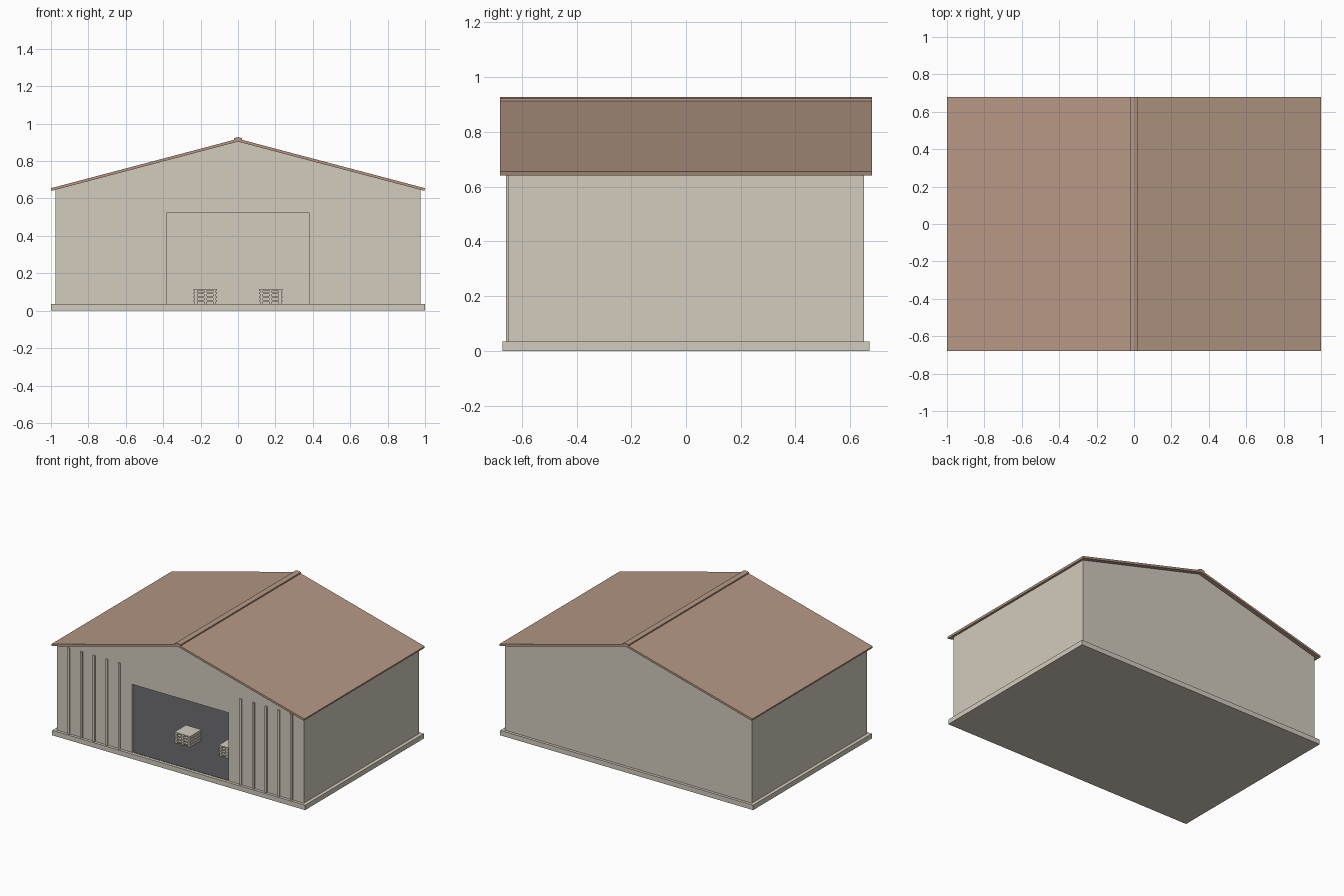
import bpy
import bmesh

cube = bpy.data.objects.get("Cube")
if cube:
    bpy.data.objects.remove(cube, do_unlink=True)


def material(name, rgb):
    mat = bpy.data.materials.new(name)
    mat.use_nodes = True
    mat.diffuse_color = (*rgb, 1)
    bsdf = next(n for n in mat.node_tree.nodes if n.type == 'BSDF_PRINCIPLED')
    bsdf.inputs["Base Color"].default_value = (*rgb, 1)
    return mat


beige = material("warm_beige", (0.65, 0.60, 0.51))
brown = material("roof_brown", (0.46, 0.31, 0.23))
dark = material("dark_floor_grey", (0.095, 0.092, 0.103))


def finish(name, bm, mat):
    bmesh.ops.recalc_face_normals(bm, faces=bm.faces)
    mesh = bpy.data.meshes.new(name)
    bm.to_mesh(mesh)
    bm.free()
    mesh.materials.append(mat)
    obj = bpy.data.objects.new(name, mesh)
    bpy.context.collection.objects.link(obj)
    return obj


def add_box(bm, x, y, z):
    """Add a box spanning the given (low, high) ranges."""
    verts = bmesh.ops.create_cube(bm, size=1)["verts"]
    for v in verts:
        for i, (low, high) in enumerate((x, y, z)):
            v.co[i] = high if v.co[i] > 0 else low


def box(name, x, y, z, mat):
    bm = bmesh.new()
    add_box(bm, x, y, z)
    return finish(name, bm, mat)


def prism(name, profile, y0, y1, mat):
    """Extrude an x-z outline along y."""
    bm = bmesh.new()
    face = bm.faces.new([bm.verts.new((x, y0, z)) for x, z in profile])
    new = bmesh.ops.extrude_face_region(bm, geom=[face])["geom"]
    for v in new:
        if isinstance(v, bmesh.types.BMVert):
            v.co.y = y1
    return finish(name, bm, mat)


# Main dimensions
FLOOR, APEX, SLOPE = 0.035, 0.904, 0.264
HALF_X, HALF_Y, WALL = 0.975, 0.65, 0.02
DOOR_X, DOOR_TOP = 0.382, 0.522
eave = APEX - SLOPE * HALF_X

# Foundation slab and interior floor
box("foundation_slab", (-1, 1), (-0.67, 0.67), (0, FLOOR), beige)
box("interior_floor", (-HALF_X + WALL, HALF_X - WALL),
    (-HALF_Y + 0.002, HALF_Y - WALL), (FLOOR - 0.003, FLOOR + 0.002), dark)

# Gable walls, the front one notched by the doorway
gable = [(HALF_X, FLOOR), (HALF_X, eave), (0, APEX), (-HALF_X, eave), (-HALF_X, FLOOR)]
doorway = [(-DOOR_X, FLOOR), (-DOOR_X, DOOR_TOP), (DOOR_X, DOOR_TOP), (DOOR_X, FLOOR)]
prism("front_wall", gable + doorway, -HALF_Y, -HALF_Y + WALL, beige)
prism("back_wall", gable, HALF_Y - WALL, HALF_Y, beige)

# Side walls
for side, name in ((1, "left_wall"), (-1, "right_wall")):
    xs = sorted((side * HALF_X, side * (HALF_X - WALL)))
    box(name, xs, (-HALF_Y + WALL, HALF_Y - WALL), (FLOOR, eave), beige)

# Vertical cladding ribs either side of the doorway
bm = bmesh.new()
for side in (-1, 1):
    for i in range(5):
        x = side * (0.48 + 0.1 * i)
        add_box(bm, (x - 0.008, x + 0.008), (-HALF_Y - 0.008, -HALF_Y), (FLOOR, 0.65))
finish("cladding_ribs", bm, beige)

# Pitched roof with square-cut eaves
prism("roof", [(0, APEX), (0.996, 0.641), (1, 0.655), (0, APEX + 0.015),
               (-1, 0.655), (-0.996, 0.641)], -0.68, 0.68, brown)

# Ridge cap
prism("ridge_cap", [(0, 0.914), (0.021, 0.908), (0.021, 0.923), (0, 0.928),
                    (-0.021, 0.923), (-0.021, 0.908)], -0.68, 0.68, brown)

# Two stacks of pallets standing inside
for cx, name in ((0.175, "left_pallet_stack"), (-0.175, "right_pallet_stack")):
    bm = bmesh.new()
    for level in range(4):
        z = FLOOR + 0.002 + 0.02 * level
        for offset in (-0.05, 0, 0.05):
            add_box(bm, (cx + offset - 0.008, cx + offset + 0.008),
                    (-0.377, -0.253), (z, z + 0.012))
        add_box(bm, (cx - 0.062, cx + 0.062), (-0.38, -0.25), (z + 0.012, z + 0.02))
    finish(name, bm, beige)
